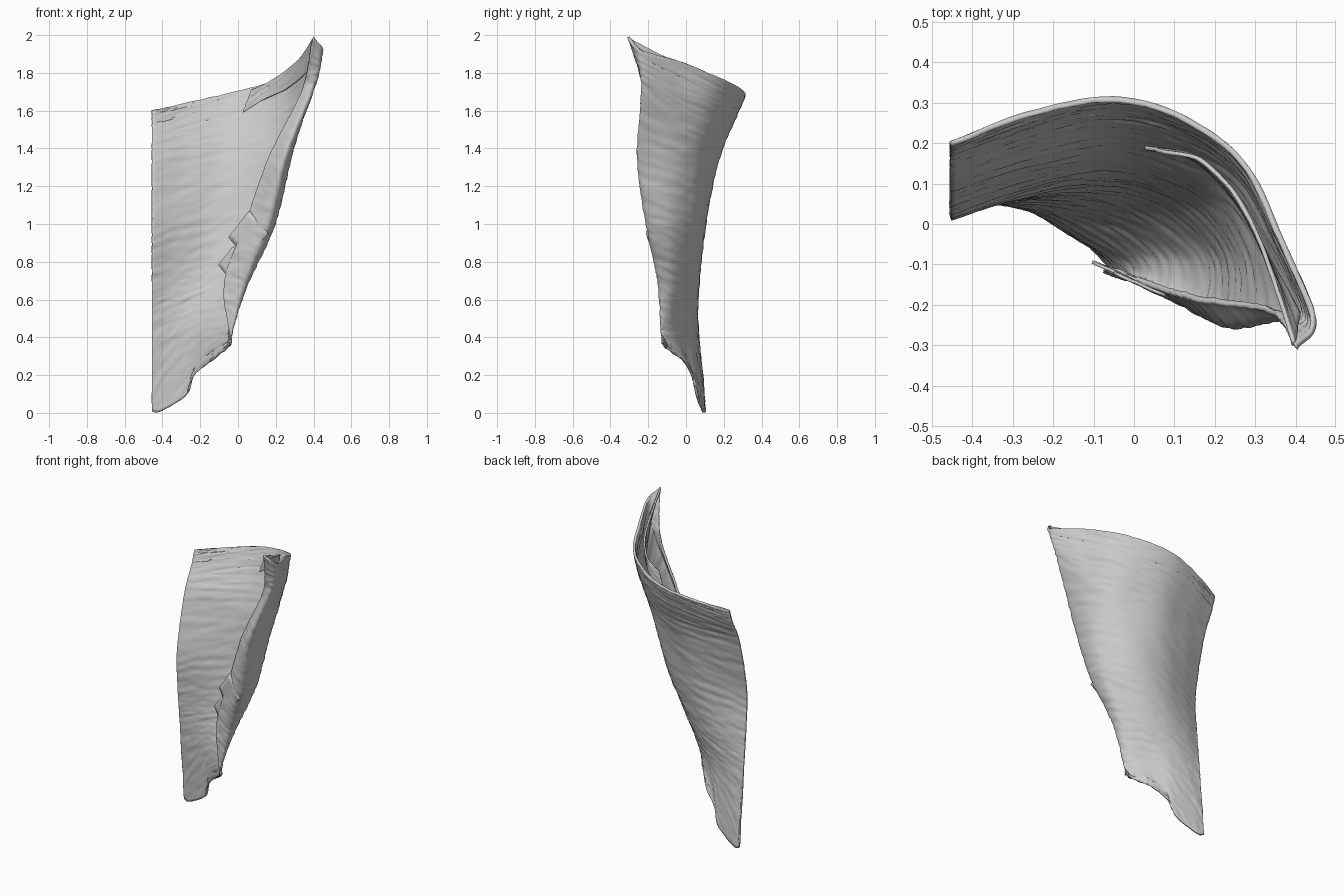
import bpy, math
from mathutils import Vector, noise

if "Cube" in bpy.data.objects:
    bpy.data.objects.remove(bpy.data.objects["Cube"])


def spline(pts, steps):
    # Catmull-Rom curve through a list of points
    p = [pts[0] * 2 - pts[1]] + pts + [pts[-1] * 2 - pts[-2]]
    out = []
    for i in range(1, len(p) - 2):
        a, b, c, d = p[i - 1:i + 3]
        for k in range(steps):
            t = k / steps
            out.append(0.5 * (2 * b + (c - a) * t + (2 * a - 5 * b + 4 * c - d) * t * t
                              + (3 * b - a - 3 * c + d) * t ** 3))
    out.append(pts[-1].copy())
    return out


def sheet(name, rows, su, sv, thick, rough):
    # Smooth skin through rows of points, with fibres running diagonally across it
    lines = [spline(r, su) for r in rows]
    cols = [spline(list(c), sv) for c in zip(*lines)]
    nu, nv = len(cols), len(cols[0])
    verts = []
    for i, col in enumerate(cols):
        for j, p in enumerate(col):
            a = cols[min(i + 1, nu - 1)][j] - cols[max(i - 1, 0)][j]
            b = col[min(j + 1, nv - 1)] - col[max(j - 1, 0)]
            n = a.cross(b)
            n = n.normalized() if n.length > 1e-9 else Vector((0, -1, 0))
            s = j - 0.25 * i
            f = noise.noise(Vector((i / su * 0.8, s * 0.4, 3.1)))
            f += 0.7 * noise.noise(Vector((i / su * 2, s * 0.85, 8.7)))
            verts.append(p + n * f * rough)
    faces = [(i * nv + j, (i + 1) * nv + j, (i + 1) * nv + j + 1, i * nv + j + 1)
             for i in range(nu - 1) for j in range(nv - 1)]
    me = bpy.data.meshes.new(name)
    me.from_pydata(verts, [], faces)
    ob = bpy.data.objects.new(name, me)
    bpy.context.collection.objects.link(ob)
    m = ob.modifiers.new("thickness", 'SOLIDIFY')
    m.thickness = thick
    m.offset = 0
    bpy.context.view_layer.objects.active = ob
    ob.select_set(True)
    bpy.ops.object.shade_smooth_by_angle(angle=math.radians(40))
    ob.select_set(False)
    return ob


V = Vector
# Ragged bottom edge, from the left tip to the right corner
bottom = [V(p) for p in [(-.455, .1, .01), (-.42, .095, .005), (-.34, .075, .045), (-.27, .055, .1),
                         (-.24, .035, .19), (-.15, -.01, .27), (-.06, -.1, .34), (-.035, -.125, .37)]]
# Slanted top rim, rising to the peak, and the section just below it
top = [V(p) for p in [(-.455, .2, 1.6), (-.25, .275, 1.645), (-.05, .31, 1.69), (.13, .26, 1.735),
                      (.27, .15, 1.785), (.36, -.03, 1.86), (.445, -.235, 1.92), (.4, -.305, 1.99)]]
below = [V(p) for p in [(-.455, .165, 1.5), (-.25, .23, 1.54), (-.05, .26, 1.57), (.13, .205, 1.59),
                        (.26, .11, 1.62), (.35, -.06, 1.66), (.405, -.22, 1.74), (.335, -.215, 1.7)]]
# Horizontal sections: left edge, back, right fold, inward lip
sections = {
    .45: [(-.455, .06), (-.38, .06), (-.3, .05), (-.22, .025), (-.14, -.025), (-.06, -.08), (-.03, -.125), (-.05, -.125)],
    .70: [(-.455, .035), (-.34, .06), (-.22, .065), (-.12, .045), (-.03, 0), (.05, -.08), (.035, -.145), (-.07, -.11)],
    1.0: [(-.455, .02), (-.3, .07), (-.15, .1), (0, .085), (.11, .02), (.188, -.09), (.16, -.205), (.04, -.15)],
    1.35: [(-.455, .095), (-.25, .15), (-.05, .17), (.12, .11), (.22, .03), (.275, -.1), (.25, -.25), (.165, -.185)],
}
rows = [bottom] + [[V((x, y, z)) for x, y in s] for z, s in sections.items()] + [below, top]
sheet("curled_sheet", rows, 14, 24, .014, .004)

# Inner strip folded over below the peak
upper = [V(p) for p in [(.07, .18, 1.71), (.17, .155, 1.755), (.265, .05, 1.82), (.34, -.12, 1.89), (.395, -.3, 1.98)]]
lower = [V(p) for p in [(.025, .19, 1.59), (.14, .165, 1.66), (.25, .06, 1.71), (.33, -.08, 1.77), (.41, -.22, 1.85)]]
sheet("folded_strip", [lower, upper], 12, 16, .01, .003)

# Short torn tabs at the foot of the lip
for k, (x, y, z) in enumerate([(.055, -.165, .94), (-.03, -.125, .79)]):
    s = 1 - .3 * k
    a, b = V((.055, -.025, .07)) * s, V((.05, -.02, -.06)) * s
    c = V((x, y, z))
    sheet("torn_tab_%d" % (k + 1), [[c - a - b, c - a + b], [c + a - b, c + a + b]], 6, 6, .008, .002)
